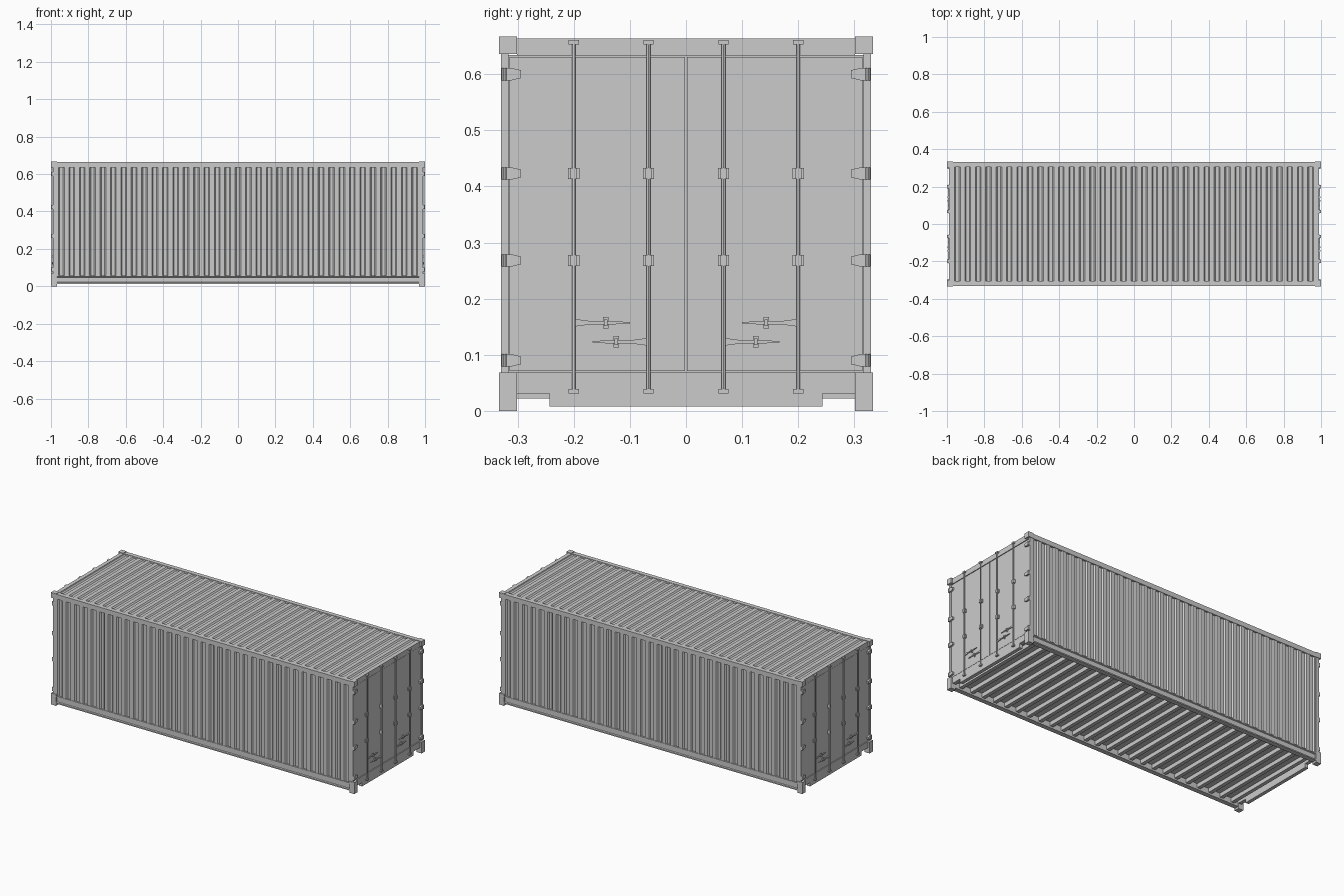
import bpy, bmesh
from math import pi
from mathutils import Matrix

if "Cube" in bpy.data.objects:
    bpy.data.objects.remove(bpy.data.objects["Cube"])


def finish(name, bm, mirror="", smooth=False):
    bmesh.ops.recalc_face_normals(bm, faces=bm.faces) if not name.endswith("panel") else None
    me = bpy.data.meshes.new(name)
    bm.to_mesh(me)
    bm.free()
    ob = bpy.data.objects.new(name, me)
    bpy.context.collection.objects.link(ob)
    if smooth:
        bpy.context.view_layer.objects.active = ob
        ob.select_set(True)
        bpy.ops.object.shade_smooth_by_angle()
        ob.select_set(False)
    if mirror:
        m = ob.modifiers.new("Mirror", 'MIRROR')
        m.use_axis = ("x" in mirror, "y" in mirror, False)
        m.use_mirror_merge = False
    return ob


def add_box(bm, x0, x1, y0, y1, z0, z1):
    mat = Matrix.Translation(((x0 + x1) / 2, (y0 + y1) / 2, (z0 + z1) / 2)) @ \
        Matrix.Diagonal((x1 - x0, y1 - y0, z1 - z0, 1))
    bmesh.ops.create_cube(bm, size=1, matrix=mat)


def boxes(name, items, mirror=""):
    bm = bmesh.new()
    for it in items:
        add_box(bm, *it)
    return finish(name, bm, mirror)


def prism(name, outline, axis, a, b, mirror=""):
    """Extrude an outline along x (outline is y,z)  or y (outline is x,z)."""
    bm = bmesh.new()
    put = (lambda p, t: (t, p[0], p[1])) if axis == "x" else (lambda p, t: (p[0], t, p[1]))
    f = bm.faces.new([bm.verts.new(put(p, a)) for p in outline])
    r = bmesh.ops.extrude_face_region(bm, geom=[f])
    step = (b - a, 0, 0) if axis == "x" else (0, b - a, 0)
    bmesh.ops.translate(bm, vec=step, verts=[v for v in r["geom"] if isinstance(v, bmesh.types.BMVert)])
    return finish(name, bm, mirror)


def corrugated(name, half, waves, depth, v0, v1, place, mirror=""):
    """Trapezoid-wave sheet running along x; place(x, depth, v) -> position."""
    bm = bmesh.new()
    p = 2 * half / waves
    prof = [(-half, 0)]
    for i in range(waves):
        x = -half + i * p
        prof += [(x + .22 * p, 0), (x + .34 * p, depth), (x + .66 * p, depth), (x + .78 * p, 0)]
    prof.append((half, 0))
    rows = [[bm.verts.new(place(x, d, v)) for x, d in prof] for v in (v0, v1)]
    for i in range(len(prof) - 1):
        bm.faces.new((rows[0][i], rows[0][i + 1], rows[1][i + 1], rows[1][i]))
    return finish(name, bm, mirror)


# Corrugated side walls and roof
corrugated("side_wall_panel", .972, 35, .008, .05, .64, lambda x, d, v: (x, -.3285 + d, v), "y")
corrugated("roof_panel", .972, 35, .008, -.31, .31, lambda x, d, v: (x, v, .662 - d))

# Corner castings and posts
boxes("corner_casting", [(.967, 1, .301, .333, 0, .068), (.967, 1, .301, .333, .636, .667)], "xy")
boxes("corner_post", [(.967, .988, .316, .33, .068, .636)], "xy")

# Top rails, and channel-shaped bottom rails
boxes("top_side_rail", [(-.967, .967, .305, .331, .636, .664)], "y")
rail = [(.331, .012), (.331, .019), (.325, .022), (.325, .048), (.331, .051),
        (.331, .057), (.303, .057), (.303, .012)]
prism("bottom_side_rail", rail, "x", -.967, .967, "y")

# End header and notched sill
boxes("end_header", [(.965, .988, -.301, .301, .633, .664)], "x")
half = [(.243, .008), (.243, .031), (.301, .031), (.301, .068)]
sill = half + [(-y, z) for y, z in reversed(half)]
prism("end_sill", sill, "x", .967, .988, "x")

# Floor with cross members
boxes("floor", [(-.967, .967, -.305, .305, .046, .052)])
n = 25
boxes("floor_cross_members",
      [(x - .011, x + .011, -.304, .304, .022, .047)
       for x in (-.93 + 1.86 * i / (n - 1) for i in range(n))])

# Doors with a seal behind the gaps
boxes("door_seal", [(.966, .972, -.316, .316, .068, .634)], "x")
boxes("door", [(.97, .986, .0015, .3145, .071, .6305)], "xy")

# Hinges
for i, z in enumerate((.60, .423, .268, .09)):
    prism(f"hinge_{i + 1}", [(.294, z - .007), (.303, z - .009), (.311, z - .011), (.329, z - .011),
                             (.329, z + .011), (.311, z + .011), (.303, z + .009), (.294, z + .007)],
          "x", .984, .996, "xy")
    bm = bmesh.new()
    bmesh.ops.create_cone(bm, cap_ends=True, segments=10, radius1=.005, radius2=.005, depth=.022,
                          matrix=Matrix.Translation((.994, .324, z)))
    finish(f"hinge_pin_{i + 1}", bm, "xy", True)

# Locking bars with cams and guide brackets
for name, y in (("inner", .067), ("outer", .2)):
    bm = bmesh.new()
    bmesh.ops.create_cone(bm, cap_ends=True, segments=12, radius1=.0035, radius2=.0035, depth=.626,
                          matrix=Matrix.Translation((.994, y, .347)))
    finish(f"{name}_locking_bar", bm, "xy", True)
    boxes(f"{name}_bar_cams", [(.985, .999, y - .009, y + .009, z - .004, z + .004)
                               for z in (.035, .657)], "xy")
    for i, z in enumerate((.268, .423)):
        prism(f"{name}_bar_guide_{i + 1}",
              [(y - .010, z - .010), (y + .010, z - .010), (y + .010, z + .010), (y - .010, z + .010)],
              "x", .985, .992, "xy")
        boxes(f"{name}_bar_guide_cap_{i + 1}", [(.99, .9995, y - .006, y + .006, z - .010, z + .010)], "xy")

# Door handles with their catches
for name, y, z, s, cy in (("outer", .2, .157, -1, .143), ("inner", .067, .123, 1, .124)):
    prof = [(0, -.007), (.03, -.003), (.07, -.003), (.10, -.001),
            (.10, .001), (.07, .003), (.03, .003), (0, .007)]
    prism(f"{name}_handle", [(y + s * u, z + w) for u, w in prof], "x", .989, .994, "xy")
    boxes(f"{name}_handle_catch", [(.985, .990, cy - .005, cy + .005, z - .010, z + .010),
                                   (.989, .997, cy - .003, cy + .003, z - .006, z + .006)], "xy")
